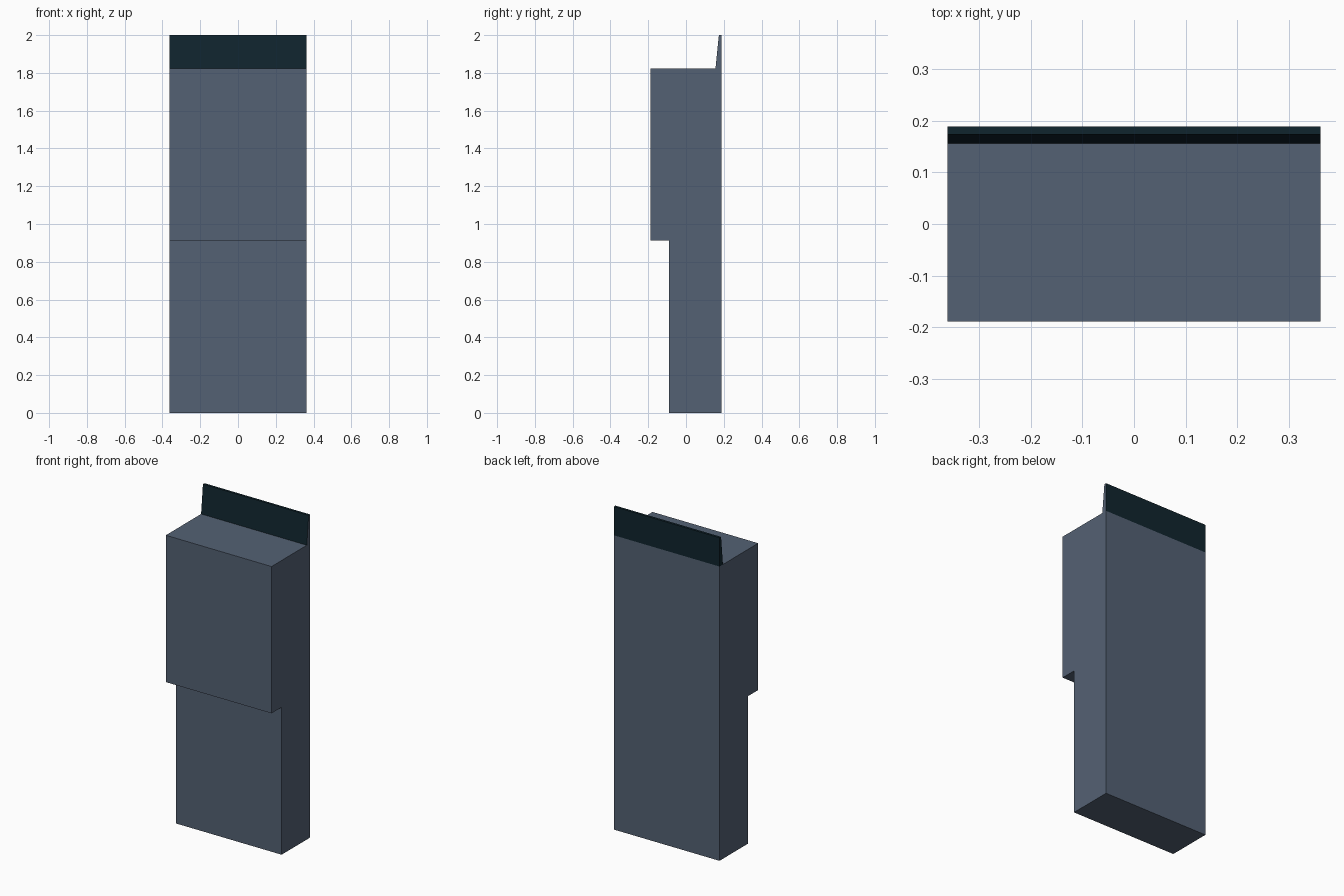
import bpy, bmesh

if "Cube" in bpy.data.objects:
    bpy.data.objects.remove(bpy.data.objects["Cube"])

HALF_WIDTH = 0.362


def material(name, rgb):
    m = bpy.data.materials.new(name)
    m.diffuse_color = (*rgb, 1.0)
    m.use_nodes = True
    m.node_tree.nodes["Principled BSDF"].inputs["Base Color"].default_value = m.diffuse_color
    return m


slate = material("slate_grey", (0.088, 0.120, 0.173))
dark = material("dark_teal", (0.005, 0.018, 0.027))


def extrude_profile(name, profile, materials):
    """Extrude a (y, z) side profile across the full width."""
    bm = bmesh.new()
    face = bm.faces.new([bm.verts.new((-HALF_WIDTH, y, z)) for y, z in profile])
    ext = bmesh.ops.extrude_face_region(bm, geom=[face])
    moved = [v for v in ext["geom"] if isinstance(v, bmesh.types.BMVert)]
    bmesh.ops.translate(bm, verts=moved, vec=(2 * HALF_WIDTH, 0, 0))
    bmesh.ops.recalc_face_normals(bm, faces=bm.faces[:])
    mesh = bpy.data.meshes.new(name)
    bm.to_mesh(mesh)
    bm.free()
    for m in materials:
        mesh.materials.append(m)
    obj = bpy.data.objects.new(name, mesh)
    bpy.context.collection.objects.link(obj)
    return obj


# Cabinet body with the upper half overhanging at the front
extrude_profile("cabinet_body", [
    (0.189, 0), (0.189, 1.822), (-0.189, 1.822),
    (-0.189, 0.913), (-0.09, 0.913), (-0.09, 0)], [slate])

# Tapered back panel standing on the top rear edge
panel = extrude_profile("back_panel", [
    (0.189, 1.822), (0.189, 2.0), (0.174, 2.0), (0.156, 1.822)], [dark, slate])

# The right-hand end of the panel is slate
for p in panel.data.polygons:
    p.material_index = 1 if p.normal.x > 0.9 else 0
